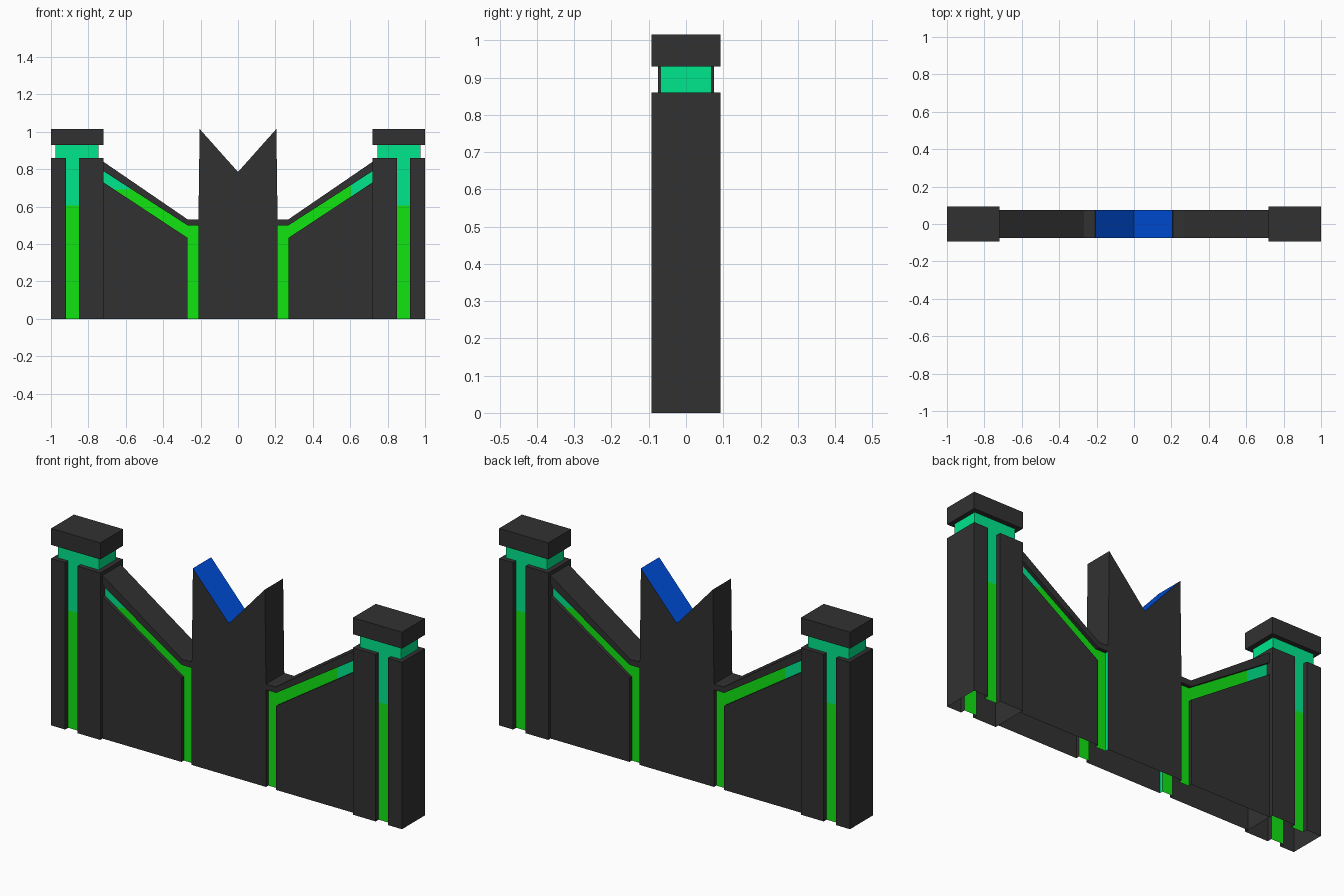
import bpy, bmesh

if "Cube" in bpy.data.objects:
    bpy.data.objects.remove(bpy.data.objects["Cube"])


def material(name, rgb):
    m = bpy.data.materials.new(name)
    m.diffuse_color = (*rgb, 1)
    m.use_nodes = True
    m.node_tree.nodes["Principled BSDF"].inputs["Base Color"].default_value = m.diffuse_color
    return m


MATS = [material("charcoal", (0.031, 0.031, 0.031)),
        material("bright_green", (0.006, 0.78, 0.006)),
        material("teal_green", (0.0, 0.79, 0.265)),
        material("deep_blue", (0.0, 0.083, 0.76))]
DARK, GREEN, TEAL, BLUE = range(4)


def build(name, faces, mirror=True):
    """Weld (points, colour) faces into one object, optionally mirrored in x."""
    bm = bmesh.new()
    for pts, mat in faces:
        bm.faces.new([bm.verts.new(p) for p in pts]).material_index = mat
    bmesh.ops.remove_doubles(bm, verts=bm.verts, dist=0.0005)
    bmesh.ops.recalc_face_normals(bm, faces=bm.faces)
    me = bpy.data.meshes.new(name)
    bm.to_mesh(me)
    bm.free()
    for m in MATS:
        me.materials.append(m)
    ob = bpy.data.objects.new(name, me)
    bpy.context.collection.objects.link(ob)
    if mirror:
        mod = ob.modifiers.new("mirror", 'MIRROR')
        mod.use_mirror_merge = False
    return ob


def flat(xz, y, mat):
    return ([(x, y, z) for x, z in xz], mat)


def across(line, y0, y1, mat):
    """Quads along an xz line, spanning from y0 to y1."""
    return [([(a[0], y0, a[1]), (b[0], y0, b[1]), (b[0], y1, b[1]), (a[0], y1, a[1])], mat)
            for a, b in zip(line, line[1:])]


def ring(outline, z0, z1, mat_of):
    """Vertical walls around an xy outline."""
    n = len(outline)
    return [([(*outline[i], z0), (*outline[(i + 1) % n], z0),
              (*outline[(i + 1) % n], z1), (*outline[i], z1)], mat_of(i)) for i in range(n)]


def lid(outline, z, mat):
    return ([(x, y, z) for x, y in outline], mat)


def rect(x0, x1, y):
    return [(x0, -y), (x1, -y), (x1, y), (x0, y)]


# Pillars: hollow shells, open below, with a coloured groove front and back
P, G = 0.093, 0.069
half = [(0.72, -P), (0.85, -P), (0.85, -G), (0.92, -G), (0.92, -P), (1.0, -P)]
outline = half + [(x, -y) for x, y in reversed(half)]
grooves = (2, 8)
faces = ring(outline, 0, 0.605, lambda i: GREEN if i in grooves else DARK)
faces += ring(outline, 0.605, 0.86, lambda i: TEAL if i in grooves else DARK)
faces.append(lid(outline, 0.86, DARK))
build("pillar", faces)

# Glowing neck and cap on each pillar
build("pillar_neck", ring(rect(0.745, 0.977, G), 0.86, 0.93, lambda i: TEAL))
cap = rect(0.72, 1.0, P)
build("pillar_cap", ring(cap, 0.93, 1.015, lambda i: DARK)
      + [lid(cap, 0.93, DARK), lid(cap, 1.015, DARK)])

# Sloping wing walls with a recessed band; opposite corners share a slanted colour change
W, R, C = 0.0745, 0.056, 0.212


def wing(sx):
    def xz(pts):
        return [(sx * x, z) for x, z in pts]

    def low_z(x):
        return 0.433 + (x - 0.27) * 0.66

    def up_z(x):
        return 0.5 + (x - 0.27) * 0.644

    top = xz([(C, 0.53), (0.267, 0.53), (0.72, 0.84)])
    faces = across(top, -W, W, DARK)
    for s in (-1, 1):
        slanted = s * sx > 0
        xl, xu = (0.66, 0.57) if slanted else (0.605, 0.605)
        low = xz([(0.27, 0), (0.27, 0.433), (xl, low_z(xl)), (0.72, 0.73)])
        up = xz([(C, 0), (C, 0.5), (0.27, 0.5), (xu, up_z(xu)), (0.72, 0.79)])
        faces += [flat(low + [(sx * 0.72, 0)], s * W, DARK),
                  flat([up[0], low[0], low[1], up[2], up[1]], s * R, GREEN),
                  flat([low[1], low[2], up[3], up[2]], s * R, GREEN),
                  flat([low[2], low[3], up[4], up[3]], s * R, TEAL),
                  flat(up[1:] + top[::-1], s * W, DARK)]
        faces += across(low, s * R, s * W, DARK) + across(up[1:], s * R, s * W, DARK)
        faces += across(up[:2], s * R, s * W, TEAL if slanted else DARK)
    return faces


for side, sx in (("left", -1), ("right", 1)):
    build(side + "_wing_wall", wing(sx), mirror=False)

# Centre post with a blue V notch on top
notch = [(-0.205, 1.015), (0, 0.785), (0.205, 1.015)]
right = [(0.205, 1.015), (C, 0.5)]
left = [(-x, z) for x, z in right]
shape = [(-C, 0), (C, 0), right[1]] + notch[::-1] + [left[1]]
faces = across(notch, -W, W, BLUE) + across(right, -W, W, DARK) + across(left, -W, W, DARK)
faces += [flat(shape, s * W, DARK) for s in (-1, 1)]
build("centre_post", faces, mirror=False)
